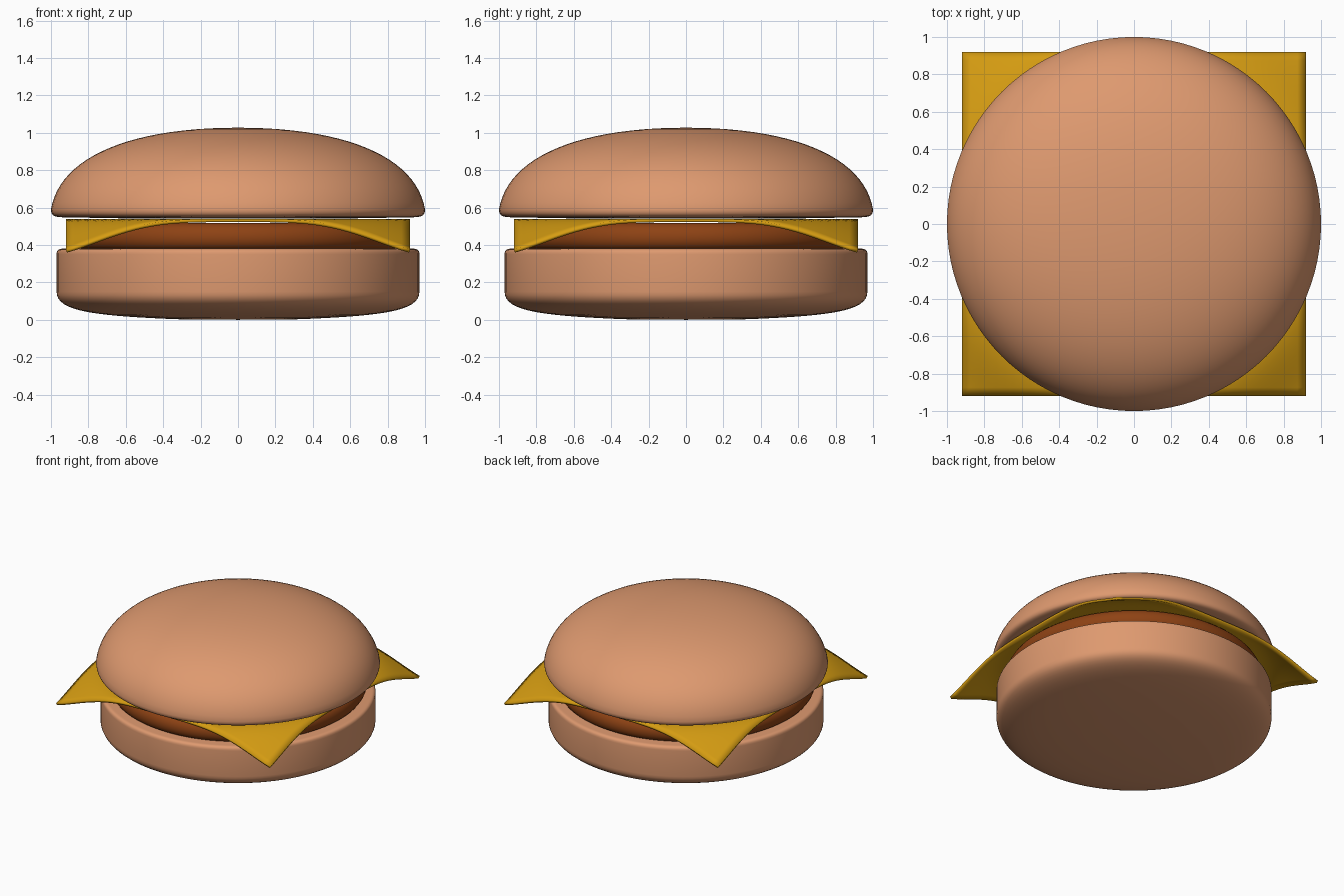
import bpy, bmesh, math
from mathutils import Vector
from mathutils.geometry import interpolate_bezier

if "Cube" in bpy.data.objects:
    bpy.data.objects.remove(bpy.data.objects["Cube"])


def material(name, rgb):
    m = bpy.data.materials.new(name)
    m.diffuse_color = (*rgb, 1)
    m.use_nodes = True
    m.node_tree.nodes["Principled BSDF"].inputs["Base Color"].default_value = m.diffuse_color
    return m


BUN = material("bun_crust", (0.73, 0.32, 0.16))
MEAT = material("grilled_meat", (0.27, 0.055, 0.007))
CHEESE = material("yellow_cheese", (0.66, 0.33, 0.006))


def finish(name, bm, mat, angle=40):
    bmesh.ops.recalc_face_normals(bm, faces=bm.faces)
    me = bpy.data.meshes.new(name)
    bm.to_mesh(me)
    bm.free()
    ob = bpy.data.objects.new(name, me)
    bpy.context.collection.objects.link(ob)
    me.materials.append(mat)
    bpy.ops.object.select_all(action='DESELECT')
    ob.select_set(True)
    bpy.context.view_layer.objects.active = ob
    bpy.ops.object.shade_smooth_by_angle(angle=math.radians(angle))
    return ob


def curve(a, b, c, d, n=10):
    """Bezier piece of a profile in (radius, height)."""
    return [(p.x, p.y) for p in interpolate_bezier(Vector(a), Vector(b), Vector(c), Vector(d), n)]


def lathe(name, profile, mat, steps=96):
    bm = bmesh.new()
    vs = [bm.verts.new((r, 0, z)) for r, z in profile]
    es = [bm.edges.new(pair) for pair in zip(vs, vs[1:])]
    bmesh.ops.spin(bm, geom=vs + es, axis=(0, 0, 1), cent=(0, 0, 0),
                   angle=math.tau, steps=steps, use_duplicate=False)
    bmesh.ops.remove_doubles(bm, verts=bm.verts, dist=1e-4)
    return finish(name, bm, mat)


# Bottom bun: slightly domed base, upright wall, softened rim
lathe("bottom_bun",
      [(0, 0)] + curve((0.3, 0.002), (0.8, 0.02), (0.97, 0.05), (0.97, 0.15), 16)
      + curve((0.97, 0.35), (0.97, 0.37), (0.96, 0.38), (0.94, 0.38), 6) + [(0, 0.38)], BUN)

# Patty: thick disc with rounded edge
lathe("patty",
      [(0, 0.375)] + curve((0.86, 0.375), (0.93, 0.38), (0.93, 0.515), (0.84, 0.518), 12)
      + [(0, 0.518)], MEAT)

# Top bun: flat underside, tight lower lip, broad dome
lathe("top_bun",
      [(0, 0.541), (0.6, 0.542)] + curve((0.94, 0.548), (0.98, 0.55), (1.0, 0.555), (1.0, 0.59), 8)
      + curve((1.0, 0.59), (0.955, 0.86), (0.6, 1.027), (0, 1.027), 24)[1:], BUN)

# Cheese slice: square sheet whose corners droop past the patty
bm = bmesh.new()
bmesh.ops.create_grid(bm, x_segments=40, y_segments=40, size=0.92)
for v in bm.verts:
    t = min(max((math.hypot(v.co.x, v.co.y) - 0.92) / 0.48, 0), 1)
    v.co.z = 0.54 - 0.185 * t * t * (3 - 2 * t)
cheese = finish("cheese_slice", bm, CHEESE)
solid = cheese.modifiers.new("thickness", 'SOLIDIFY')
solid.thickness = 0.018
top_up = cheese.data.polygons[800].normal.z > 0
solid.offset = -1 if top_up else 1
